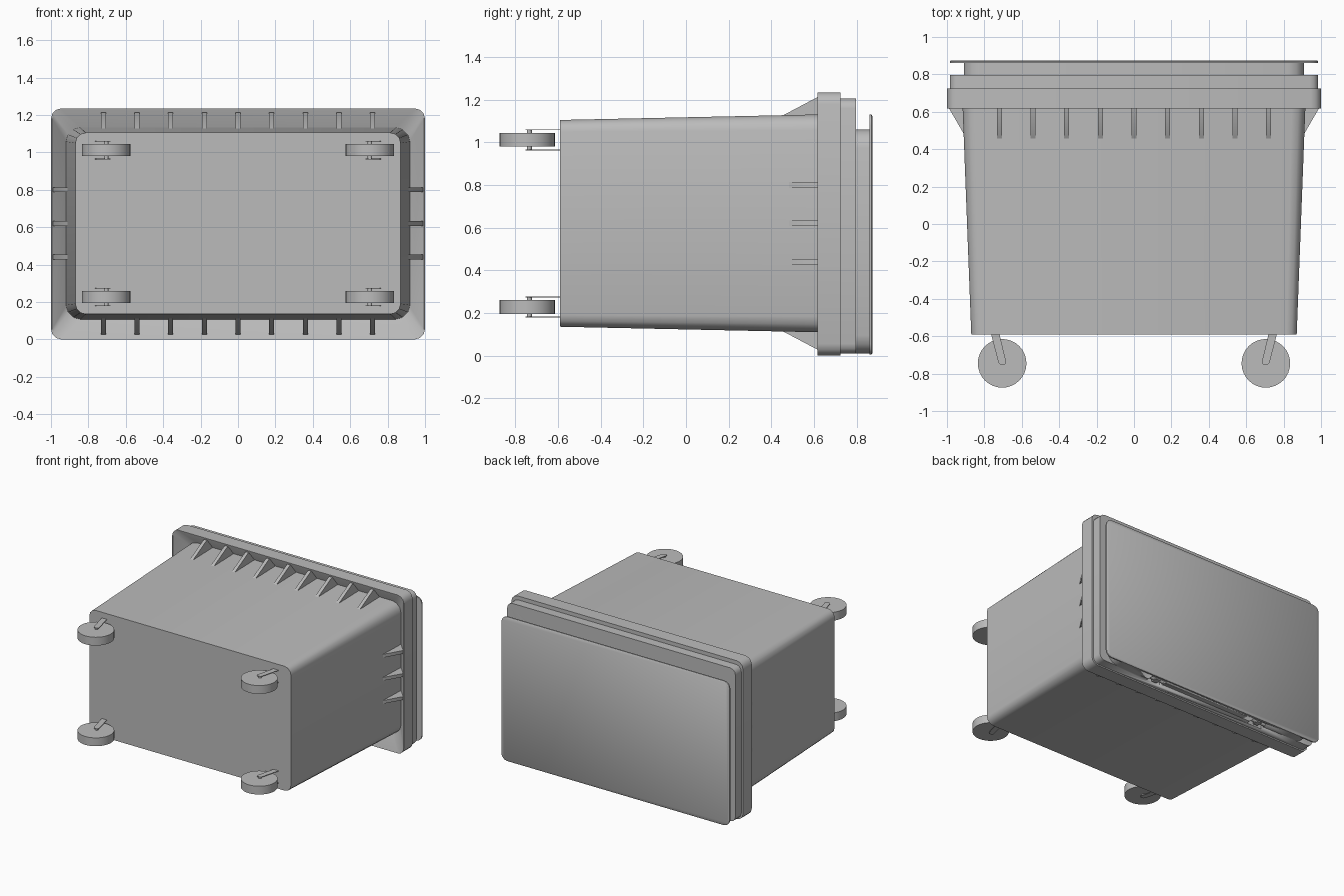
import bpy, bmesh, math
from mathutils import Vector, Matrix

if "Cube" in bpy.data.objects:
    bpy.data.objects.remove(bpy.data.objects["Cube"])

GREY = (0.5, 0.5, 0.5, 1)
mat = bpy.data.materials.new("plain grey plastic")
mat.use_nodes = True
mat.diffuse_color = GREY
mat.node_tree.nodes["Principled BSDF"].inputs["Base Color"].default_value = GREY


def finish(name, bm):
    bmesh.ops.recalc_face_normals(bm, faces=bm.faces)
    mesh = bpy.data.meshes.new(name)
    bm.to_mesh(mesh)
    bm.free()
    mesh.materials.append(mat)
    obj = bpy.data.objects.new(name, mesh)
    bpy.context.collection.objects.link(obj)
    bpy.ops.object.select_all(action='DESELECT')
    obj.select_set(True)
    bpy.context.view_layer.objects.active = obj
    bpy.ops.object.shade_smooth_by_angle(angle=math.radians(35))
    return obj


def rounded_loop(y, hx, z0, z1, r, steps=3):
    """Rounded rectangle in the xz plane."""
    corners = [(hx - r, z1 - r), (r - hx, z1 - r), (r - hx, z0 + r), (hx - r, z0 + r)]
    points = []
    for i, (cx, cz) in enumerate(corners):
        for k in range(steps + 1):
            a = math.pi / 2 * (i + k / steps)
            points.append((cx + r * math.cos(a), y, cz + r * math.sin(a)))
    return points


def loft(name, sections):
    """Closed skin through rounded rectangles (y, half width, bottom, top, radius)."""
    bm = bmesh.new()
    loops = [[bm.verts.new(p) for p in rounded_loop(*s)] for s in sections]
    for a, b in zip(loops, loops[1:]):
        for i in range(len(a)):
            j = (i + 1) % len(a)
            bm.faces.new((a[i], a[j], b[j], b[i]))
    bm.faces.new(loops[0])
    bm.faces.new(loops[-1])
    return finish(name, bm)


def prism(name, points, depth):
    """Flat polygon pushed along a vector."""
    bm = bmesh.new()
    face = bm.faces.new([bm.verts.new(p) for p in points])
    new = bmesh.ops.extrude_face_region(bm, geom=[face])["geom"]
    bmesh.ops.translate(bm, vec=depth, verts=[g for g in new if isinstance(g, bmesh.types.BMVert)])
    return finish(name, bm)


def box(name, center, size):
    bm = bmesh.new()
    bmesh.ops.create_cube(bm, size=1, matrix=Matrix.Translation(center) @ Matrix.Diagonal((*size, 1)))
    return finish(name, bm)


def cylinder(name, center, radius, length, axis='Z', sides=32):
    turn = Matrix.Rotation(math.pi / 2, 4, 'Y') if axis == 'X' else Matrix()
    bm = bmesh.new()
    bmesh.ops.create_cone(bm, cap_ends=True, segments=sides, radius1=radius, radius2=radius,
                          depth=length, matrix=Matrix.Translation(center) @ turn)
    return finish(name, bm)


# Tapered tub, hollow-sided rim, upper step, neck and lid
loft("tub", [(-0.59, 0.87, 0.135, 1.105, 0.055), (0.72, 0.92, 0.107, 1.133, 0.075)])
loft("rim", [(0.70, 0.915, 0.11, 1.13, 0.075), (0.617, 0.995, 0.005, 1.23, 0.05),
             (0.617, 1.0, 0, 1.235, 0.055), (0.725, 1.0, 0, 1.235, 0.055)])
step = loft("rim_step", [(0.72, 0.985, 0.01, 1.205, 0.045), (0.797, 0.985, 0.01, 1.205, 0.045)])
neck = loft("neck", [(0.79, 0.91, 0.01, 1.06, 0.085), (0.862, 0.91, 0.01, 1.06, 0.085)])
loft("lid", [(0.86, 0.985, 0.005, 1.13, 0.05), (0.87, 0.985, 0.005, 1.13, 0.05),
             (0.875, 0.978, 0.012, 1.123, 0.045)])

# Hinge pockets in the underside, each with a pin
for side, x in (("left", 0.47), ("right", -0.47)):
    cutter = box("pocket_cutter", (x, 0.805, 0.01), (0.13, 0.08, 0.06))
    cutter.hide_render = True
    for target in (step, neck):
        bpy.context.view_layer.objects.active = target
        cut = target.modifiers.new("pocket", 'BOOLEAN')
        cut.operation = 'DIFFERENCE'
        cut.solver = 'EXACT'
        cut.object = cutter
        bpy.ops.object.modifier_apply(modifier=cut.name)
    bpy.data.objects.remove(cutter)
    cylinder(f"hinge_pin_{side}", (x, 0.805, 0.025), 0.012, 0.13, 'X', 12)
    box(f"hinge_knuckle_{side}", (x, 0.805, 0.027), (0.04, 0.05, 0.03))

# Wedge ribs under the rim
WIDTH = 0.026


def rib(name, base, out, start):
    """Wedge at base, growing along the outward direction."""
    base, out = Vector(base), Vector(out)
    along = Vector((0, 1, 0)).cross(out) * WIDTH
    profile = [(0, start), (0.09, 0.62), (0.09, 0.65), (0, 0.71)]
    points = [base + out * d + Vector((0, y, 0)) - along / 2 for d, y in profile]
    prism(name, points, along)


for i in range(-4, 5):
    rib(f"top_rib_{i + 5}", (i * 0.18, 0, 1.124), (0, 0, 1), 0.45)
    rib(f"bottom_rib_{i + 5}", (i * 0.18, 0, 0.116), (0, 0, -1), 0.45)
for i in range(3):
    z = 0.44 + i * 0.18
    rib(f"left_rib_{i + 1}", (0.9, 0, z), (1, 0, 0), 0.465)
    rib(f"right_rib_{i + 1}", (-0.9, 0, z), (-1, 0, 0), 0.465)

# Castors: wheel, axle and two thin slanted fork plates
for side, s in (("left", 1), ("right", -1)):
    for level, z in (("lower", 0.227), ("upper", 1.012)):
        tag = f"{level}_{side}"
        cylinder(f"wheel_{tag}", (s * 0.705, -0.745, z), 0.13, 0.065)
        cylinder(f"axle_{tag}", (s * 0.705, -0.735, z), 0.012, 0.094, sides=12)
        for k in (-1, 1):
            outline = [(0.765, -0.585), (0.72, -0.585), (0.683, -0.74), (0.69, -0.752),
                       (0.715, -0.752), (0.725, -0.74)]
            zk = z + k * 0.047 - 0.002
            prism(f"fork_{tag}", [(s * x, y, zk) for x, y in outline], (0, 0, 0.004))
